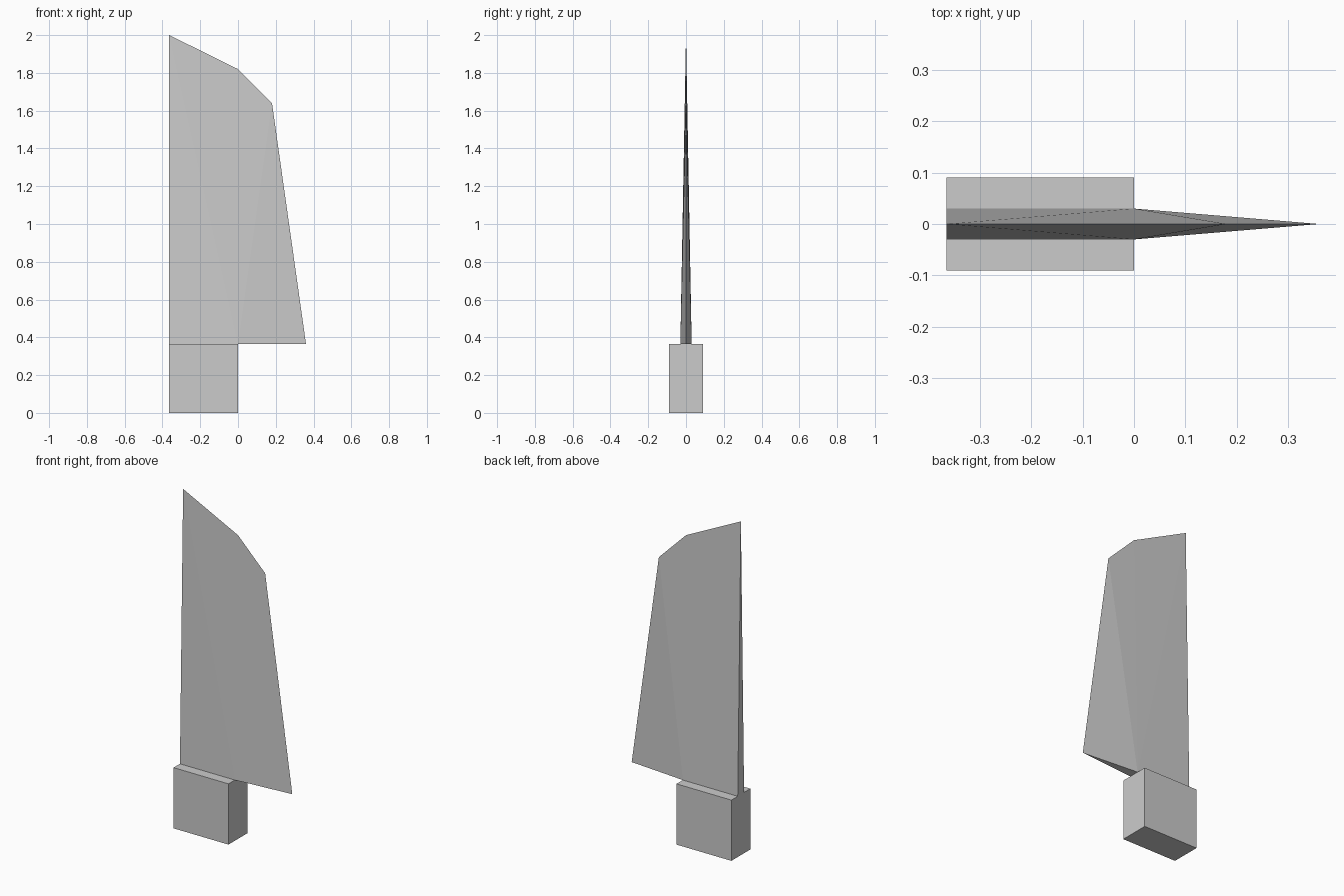
import bpy, bmesh

if "Cube" in bpy.data.objects:
    bpy.data.objects.remove(bpy.data.objects["Cube"])

W, H = 0.364, 0.364   # handle length and height
T = 0.03              # half thickness of the blade root


def finish(name, bm):
    bmesh.ops.recalc_face_normals(bm, faces=bm.faces[:])
    mesh = bpy.data.meshes.new(name)
    bm.to_mesh(mesh)
    bm.free()
    obj = bpy.data.objects.new(name, mesh)
    bpy.context.collection.objects.link(obj)
    return obj


# Handle: a plain block
bm = bmesh.new()
bmesh.ops.create_cube(bm, size=1)
bmesh.ops.scale(bm, vec=(W, 0.18, H), verts=bm.verts[:])
bmesh.ops.translate(bm, vec=(-W / 2, 0, H / 2), verts=bm.verts[:])
finish("handle", bm)

# Blade: thick root tapering to a sharp outline at the tip and cutting edge
bm = bmesh.new()
tip, mid, nose, heel = [bm.verts.new((x, 0, z)) for x, z in
                        ((-W, 2.0), (0, 1.82), (0.18, 1.64), (0.36, H))]
root = {}
for s in (-1, 1):
    back = bm.verts.new((-W, s * T, H))
    front = bm.verts.new((0, s * T, H))
    root[s] = (back, front)
    for face in ((back, front, tip), (front, mid, tip),
                 (front, nose, mid), (front, heel, nose)):
        bm.faces.new(face)

# Spine and underside close the blade
(b0, f0), (b1, f1) = root[-1], root[1]
bm.faces.new((b0, tip, b1))
bm.faces.new((b0, b1, f1, f0))
bm.faces.new((f0, f1, heel))
finish("blade", bm)
